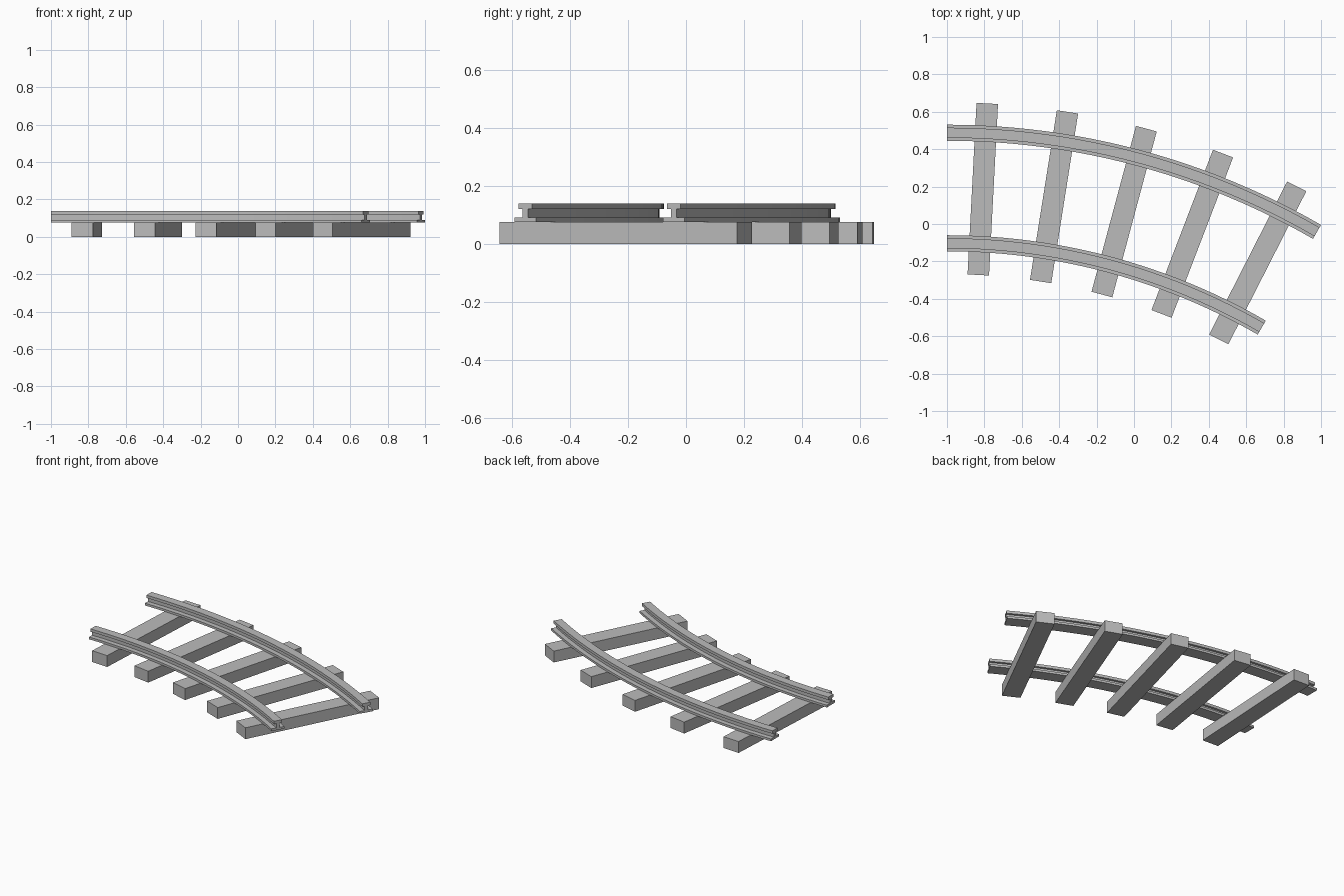
import bpy, bmesh, math

if "Cube" in bpy.data.objects:
    bpy.data.objects.remove(bpy.data.objects["Cube"])

CX, CY = -1.0, -3.469          # centre of the track curve
SWEEP = math.radians(30)
SEGMENTS = 24
BED = 0.076                    # top of the sleepers

grey = bpy.data.materials.new("plain_grey")
grey.diffuse_color = (0.5, 0.5, 0.5, 1)
grey.use_nodes = True
grey.node_tree.nodes["Principled BSDF"].inputs["Base Color"].default_value = grey.diffuse_color


def finish(name, bm):
    bmesh.ops.recalc_face_normals(bm, faces=bm.faces)
    mesh = bpy.data.meshes.new(name)
    bm.to_mesh(mesh)
    bm.free()
    mesh.materials.append(grey)
    obj = bpy.data.objects.new(name, mesh)
    bpy.context.collection.objects.link(obj)
    return obj


def polar(r, a, z):
    return (CX + r * math.sin(a), CY + r * math.cos(a), z)


# I-shaped rail section: foot, web, head (half width, height)
half = [(0.043, BED), (0.043, 0.091), (0.011, 0.091),
        (0.011, 0.120), (0.027, 0.120), (0.027, 0.139)]
section = half + [(-w, z) for w, z in reversed(half)]


def rail(name, radius):
    bm = bmesh.new()
    rings = [[bm.verts.new(polar(radius + w, SWEEP * i / SEGMENTS, z))
              for w, z in section] for i in range(SEGMENTS + 1)]
    n = len(section)
    for a, b in zip(rings, rings[1:]):
        for k in range(n):
            bm.faces.new((a[k], a[(k + 1) % n], b[(k + 1) % n], b[k]))
    bm.faces.new(rings[0])
    bm.faces.new(rings[-1])
    obj = finish(name, bm)
    bpy.ops.object.select_all(action='DESELECT')
    obj.select_set(True)
    bpy.context.view_layer.objects.active = obj
    bpy.ops.object.shade_smooth_by_angle(angle=math.radians(30))


rail("outer_rail", 3.957)
rail("inner_rail", 3.366)

# Sleepers, each set square to the curve
for i in range(5):
    angle = math.radians(3 + 6 * i)
    bm = bmesh.new()
    bmesh.ops.create_cube(bm, size=1)
    bmesh.ops.scale(bm, vec=(0.115, 0.918, BED), verts=bm.verts)
    obj = finish(f"sleeper_{i + 1}", bm)
    obj.location = polar(3.66, angle, BED / 2)
    obj.rotation_euler.z = -angle
